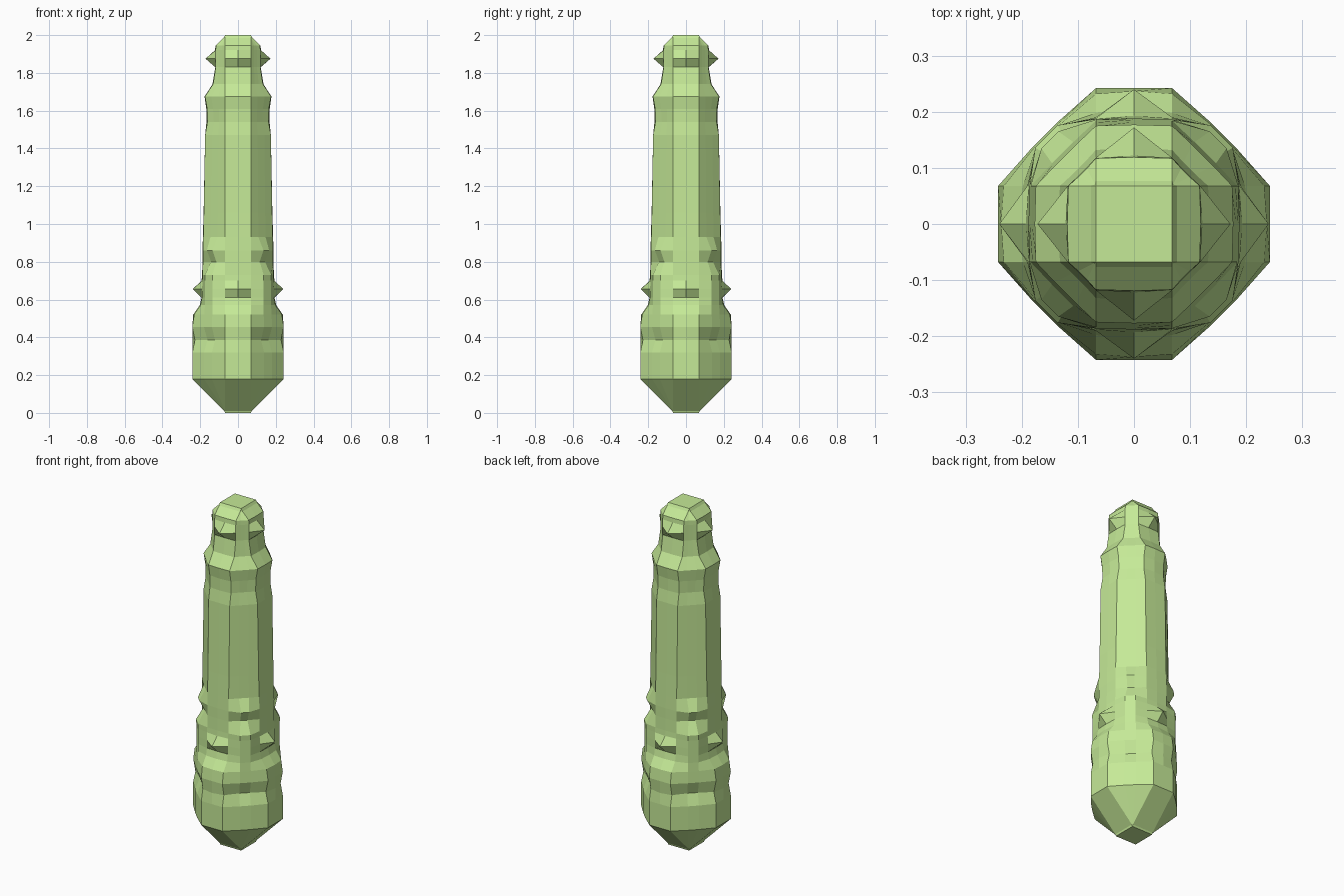
import bpy, bmesh

E = 0.068  # half width of the flat front, side and top faces

# Rings: height, face centre radius, face edge radius, diagonal corner (p, q)
RINGS = [
    (0.00, 0.068, 0.068, 0.068, 0.068),
    (0.01, 0.072, 0.072, 0.070, 0.069),
    (0.18, 0.242, 0.242, 0.180, 0.138),
    (0.32, 0.242, 0.242, 0.180, 0.138),
    (0.385, 0.241, 0.228, 0.162, 0.122),
    (0.455, 0.242, 0.242, 0.180, 0.138),
    (0.52, 0.237, 0.232, 0.178, 0.136),
    (0.57, 0.203, 0.198, 0.175, 0.135),
    (0.61, 0.193, 0.190, 0.175, 0.135),
    (0.655, 0.240, 0.190, 0.175, 0.135),
    (0.70, 0.193, 0.188, 0.175, 0.135),
    (0.73, 0.190, 0.187, 0.176, 0.136),
    (0.80, 0.188, 0.186, 0.142, 0.115),
    (0.86, 0.188, 0.186, 0.165, 0.135),
    (0.93, 0.186, 0.184, 0.146, 0.108),
    (1.06, 0.182, 0.181, 0.144, 0.107),
    (1.47, 0.174, 0.174, 0.139, 0.104),
    (1.54, 0.167, 0.162, 0.128, 0.100),
    (1.61, 0.168, 0.163, 0.132, 0.102),
    (1.675, 0.177, 0.175, 0.141, 0.104),
    (1.74, 0.135, 0.132, 0.110, 0.088),
    (1.83, 0.120, 0.118, 0.100, 0.085),
    (1.875, 0.172, 0.118, 0.100, 0.085),
    (1.92, 0.122, 0.118, 0.100, 0.085),
    (1.945, 0.119, 0.117, 0.099, 0.084),
    (1.985, 0.077, 0.077, 0.071, 0.070),
    (2.00, 0.068, 0.068, 0.068, 0.068),
]


def ring_points(z, m, f, p, q):
    """One quarter of the cross-section, turned four times."""
    points = []
    for c, s in ((1, 0), (0, 1), (-1, 0), (0, -1)):
        for x, y in ((m, 0), (f, E), (p, q), (q, p), (E, f)):
            points.append((c * x - s * y, s * x + c * y, z))
    return points


# Faceted tower with ledges and small spikes
bm = bmesh.new()
rings = [[bm.verts.new(co) for co in ring_points(*r)] for r in RINGS]
n = len(rings[0])
for low, high in zip(rings, rings[1:]):
    for i in range(n):
        j = (i + 1) % n
        bm.faces.new((low[i], low[j], high[j], high[i]))
bm.faces.new(rings[0][::-1])
bm.faces.new(rings[-1])
bmesh.ops.remove_doubles(bm, verts=bm.verts, dist=0.0005)
bmesh.ops.recalc_face_normals(bm, faces=bm.faces)

mesh = bpy.data.meshes.new("faceted_tower")
bm.to_mesh(mesh)
bm.free()
tower = bpy.data.objects.new("faceted_tower", mesh)
bpy.context.collection.objects.link(tower)

# Light green
green = bpy.data.materials.new("light_green")
green.diffuse_color = (0.56, 0.82, 0.31, 1)
mesh.materials.append(green)
